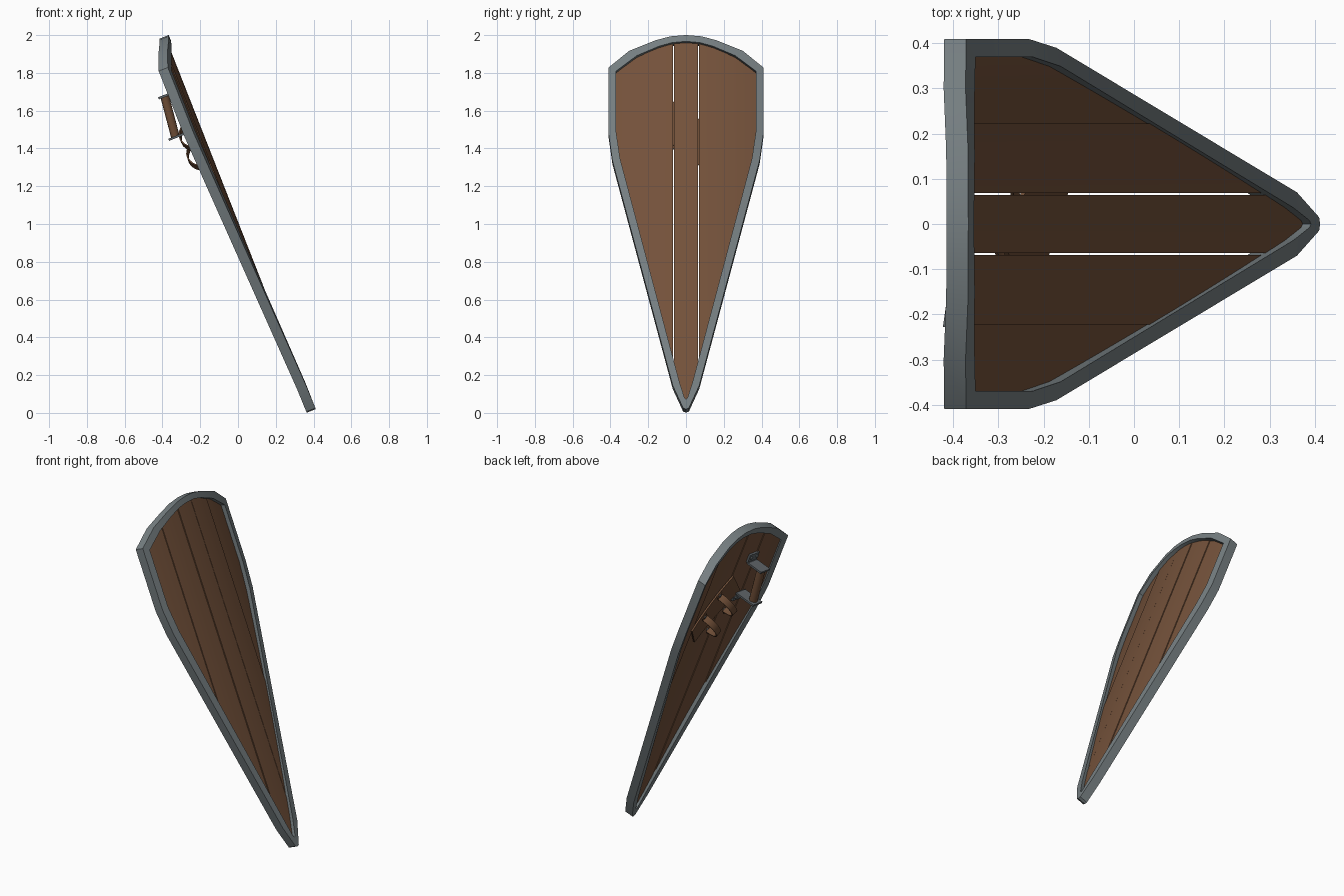
import bpy, bmesh, math
from mathutils import Vector

if "Cube" in bpy.data.objects:
    bpy.data.objects.remove(bpy.data.objects["Cube"])

def mat(name, rgb):
    m = bpy.data.materials.new(name)
    m.diffuse_color = (*rgb, 1)
    m.use_nodes = True
    m.node_tree.nodes["Principled BSDF"].inputs["Base Color"].default_value = m.diffuse_color
    return m

STEEL = mat("rim steel", (0.18, 0.21, 0.22))
DARK = mat("bracket steel", (0.11, 0.125, 0.135))
WOOD = mat("plank wood", (0.175, 0.084, 0.043))
LEATHER = mat("leather", (0.15, 0.072, 0.036))

# Leaning shield frame: u runs up the shield, y across, w out of its front
ORIGIN = Vector((0.412, 0, 0.02))
UP = Vector((-0.366, 0, 0.9306))
OUT = Vector((0.9306, 0, 0.366))

def place(y, u, w):
    return ORIGIN + UP * u + OUT * (w - 0.4 * y * y) + Vector((0, y, 0))

def make(name, rings, material, closed=False, smooth=False):
    """Skin a list of equal cross-section rings given in (y, u, w)."""
    bm = bmesh.new()
    vs = [[bm.verts.new(place(*p)) for p in r] for r in rings]
    n, k = len(vs), len(vs[0])
    for i in range(n if closed else n - 1):
        a, b = vs[i], vs[(i + 1) % n]
        for j in range(k):
            bm.faces.new((a[j], a[(j + 1) % k], b[(j + 1) % k], b[j]))
    if not closed:
        bm.faces.new(vs[0])
        bm.faces.new(vs[-1])
    bmesh.ops.recalc_face_normals(bm, faces=bm.faces)
    me = bpy.data.meshes.new(name)
    bm.to_mesh(me)
    bm.free()
    me.materials.append(material)
    ob = bpy.data.objects.new(name, me)
    bpy.context.collection.objects.link(ob)
    if smooth:
        bpy.ops.object.select_all(action='DESELECT')
        ob.select_set(True)
        bpy.context.view_layer.objects.active = ob
        bpy.ops.object.shade_smooth_by_angle(angle=math.radians(35))
    return ob

# Half outlines (y, u) from top centre to bottom tip
outer = [(0, 2.128), (0.08, 2.122), (0.16, 2.103), (0.30, 2.053), (0.41, 1.97),
         (0.41, 1.595), (0.39, 1.44), (0.07, 0.135), (0.015, 0.006), (0, 0)]
inner = [(0, 2.092), (0.075, 2.086), (0.145, 2.067), (0.26, 2.022), (0.37, 1.945),
         (0.37, 1.60), (0.349, 1.445), (0.036, 0.16), (0.008, 0.065), (0, 0.055)]

# Steel rim
def full(half):
    return half + [(-y, u) for y, u in half[-2:0:-1]]

rim = [[(*o, 0), (*o, -0.052), (*i, -0.052), (*i, 0)]
       for o, i in zip(full(outer), full(inner))]
make("rim", rim, STEEL, closed=True, smooth=True)

# Planks, tucked halfway under the rim
mid = [((a + c) / 2, (b + d) / 2) for (a, b), (c, d) in zip(outer, inner)]
top_chain = mid[:5]
low_chain = mid[4:][::-1]

def height(chain, y):
    y = abs(y)
    for (y0, u0), (y1, u1) in zip(chain, chain[1:]):
        if y0 <= y <= y1 and y1 > y0:
            return u0 + (u1 - u0) * (y - y0) / (y1 - y0)
    return chain[-1][1]

def plank(name, y0, y1, front):
    ys = {y0 + (y1 - y0) * t / 6 for t in range(7)}
    ys |= {s * p[0] for p in mid for s in (-1, 1) if y0 < s * p[0] < y1}
    rings = []
    for y in sorted(ys):
        lo, hi = height(low_chain, y), height(top_chain, y)
        if abs(y) > 0.3895:
            lo = min(lo, 1.6)
        rings.append([(y, lo, front), (y, hi, front),
                      (y, hi, front - 0.018), (y, lo, front - 0.018)])
    make(name, rings, WOOD, smooth=True)

plank("plank_centre", -0.064, 0.064, -0.020)
for side, s in (("left", 1), ("right", -1)):
    for part, a, b, f in (("inner", 0.069, 0.222, -0.022), ("outer", 0.219, 0.389, -0.027)):
        y0, y1 = sorted((s * a, s * b))
        plank(f"plank_{part}_{side}", y0, y1, f)

# Bent bands: a path of (s, w) along an angle in the shield plane, given width
def band(name, centre, angle, path, width, thick, material):
    c, s = math.cos(angle), math.sin(angle)
    rings = []
    for i, (d, w) in enumerate(path):
        a, b = path[max(i - 1, 0)], path[min(i + 1, len(path) - 1)]
        t = Vector((b[0] - a[0], b[1] - a[1])).normalized() * thick / 2
        ring = []
        for e, k in ((-1, -1), (1, -1), (1, 1), (-1, 1)):
            dd, ww, v = d - t.y * k, w + t.x * k, e * width / 2
            ring.append((centre[0] + c * dd - s * v, centre[1] + s * dd + c * v, ww))
        rings.append(ring)
    return make(name, rings, material, smooth=True)

def rod(name, a, b, radius, material, sides=10):
    """Cylinder between two points; rough basis in (y, u, w)."""
    a, b = Vector(a), Vector(b)
    d = (b - a).normalized()
    p = d.cross(Vector((1, 0, 0))).normalized()
    q = d.cross(p)
    ring = [p * math.cos(t) * radius + q * math.sin(t) * radius
            for t in (2 * math.pi * i / sides for i in range(sides))]
    return make(name, [[a + r for r in ring], [b + r for r in ring]], material, smooth=True)

# Forearm pad and two strap loops, set diagonally
ARM = math.radians(-40)
ACROSS = ARM + math.pi / 2
pad_at = (0.03, 1.57)
band("arm_pad", pad_at, ARM, [(-0.2 + 0.05 * i, -0.049) for i in range(9)],
     0.2, 0.01, LEATHER)
loop = [(0.095 * math.cos(math.pi * i / 12), -0.055 - 0.088 * math.sin(math.pi * i / 12))
        for i in range(13)]
loop = [(0.13, -0.055)] + loop + [(-0.13, -0.055)]
for n, (y, u) in enumerate(((-0.045, 1.585), (0.055, 1.475)), 1):
    band(f"arm_strap_{n}", (y, u), ACROSS, loop, 0.04, 0.007, LEATHER)
    for k, e in enumerate((-0.118, 0.118), 1):
        ry, ru = y + e * math.cos(ACROSS), u + e * math.sin(ACROSS)
        rod(f"strap_rivet_{n}_{k}", (ry, ru, -0.04), (ry, ru, -0.064), 0.009, DARK, 8)

# Hand grip between two bent steel brackets
GY = -0.19
for name, u, foot, tip in (("upper", 1.836, 0.06, -0.152), ("lower", 1.612, -0.06, -0.182)):
    band(f"grip_bracket_{name}", (GY, u), math.pi / 2,
         [(foot, -0.047), (0.008 if foot > 0 else -0.008, -0.047), (0, -0.056), (0, tip)],
         0.075, 0.012, DARK)
    for k, dy in enumerate((-0.022, 0.022), 1):
        rod(f"bracket_bolt_{name}_{k}", (GY + dy, u + foot * 0.6, -0.04),
            (GY + dy, u + foot * 0.6, -0.06), 0.008, STEEL, 8)
rod("hand_grip", (GY, 1.612, -0.150), (GY, 1.836, -0.124), 0.023, LEATHER, 12)
